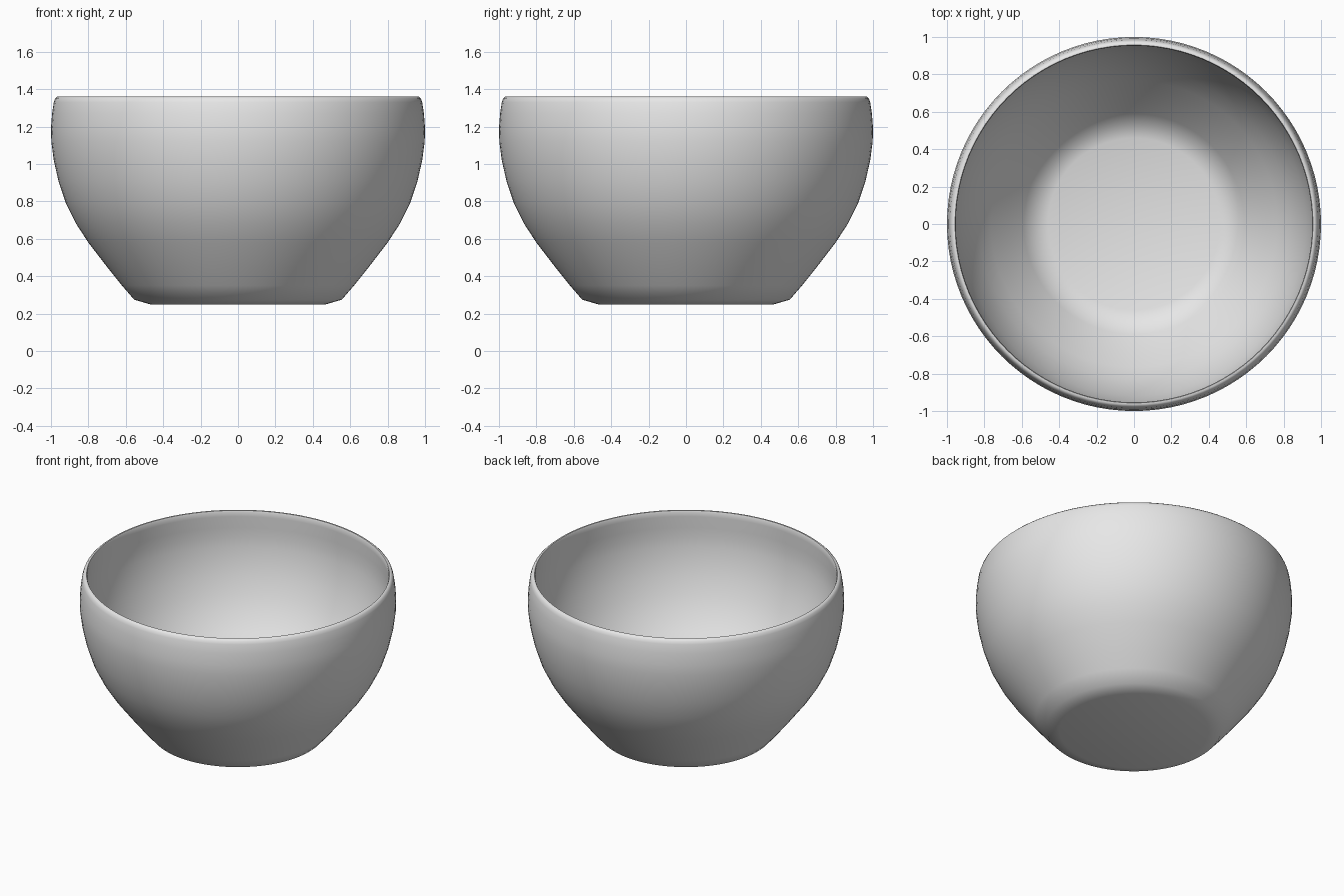
import bpy
import bmesh
import math

cube = bpy.data.objects.get("Cube")
if cube:
    bpy.data.objects.remove(cube, do_unlink=True)

# Plain grey glaze
glaze = bpy.data.materials.new("plain_grey")
glaze.use_nodes = True
colour = (0.8, 0.8, 0.8, 1)
glaze.diffuse_color = colour
glaze.node_tree.nodes["Principled BSDF"].inputs["Base Color"].default_value = colour

# Half section as (radius, height): underside, outer wall, rim, inner wall, floor
outer = [(0, 0.25), (0.47, 0.25), (0.555, 0.275), (0.62, 0.35), (0.70, 0.45),
         (0.80, 0.58), (0.865, 0.68), (0.92, 0.79), (0.96, 0.91), (0.985, 1.02),
         (0.998, 1.12), (1.0, 1.19), (0.994, 1.27), (0.985, 1.33)]
rim = [(0.978, 1.35), (0.967, 1.36), (0.957, 1.36), (0.953, 1.35)]
inner = [(0.953, 1.32), (0.958, 1.24), (0.959, 1.17), (0.955, 1.11),
         (0.942, 1.02), (0.918, 0.92), (0.88, 0.81), (0.83, 0.70), (0.765, 0.60),
         (0.67, 0.475), (0.59, 0.375), (0.535, 0.315), (0.46, 0.29), (0, 0.29)]


def lathe(name, profile, segments, material):
    """Spin a half section round the z axis into a closed, smooth solid."""
    bm = bmesh.new()
    verts = [bm.verts.new((r, 0, z)) for r, z in profile]
    edges = [bm.edges.new(pair) for pair in zip(verts, verts[1:])]
    bmesh.ops.spin(bm, geom=verts + edges, cent=(0, 0, 0), axis=(0, 0, 1),
                   angle=math.tau, steps=segments, use_merge=False)
    bmesh.ops.remove_doubles(bm, verts=bm.verts, dist=0.0005)
    bmesh.ops.recalc_face_normals(bm, faces=bm.faces)
    mesh = bpy.data.meshes.new(name)
    bm.to_mesh(mesh)
    bm.free()
    mesh.materials.append(material)
    obj = bpy.data.objects.new(name, mesh)
    bpy.context.collection.objects.link(obj)
    bpy.context.view_layer.objects.active = obj
    obj.select_set(True)
    bpy.ops.object.shade_smooth_by_angle(angle=math.radians(60))
    obj.select_set(False)
    return obj


# Bowl
lathe("bowl", outer + rim + inner, 96, glaze)
